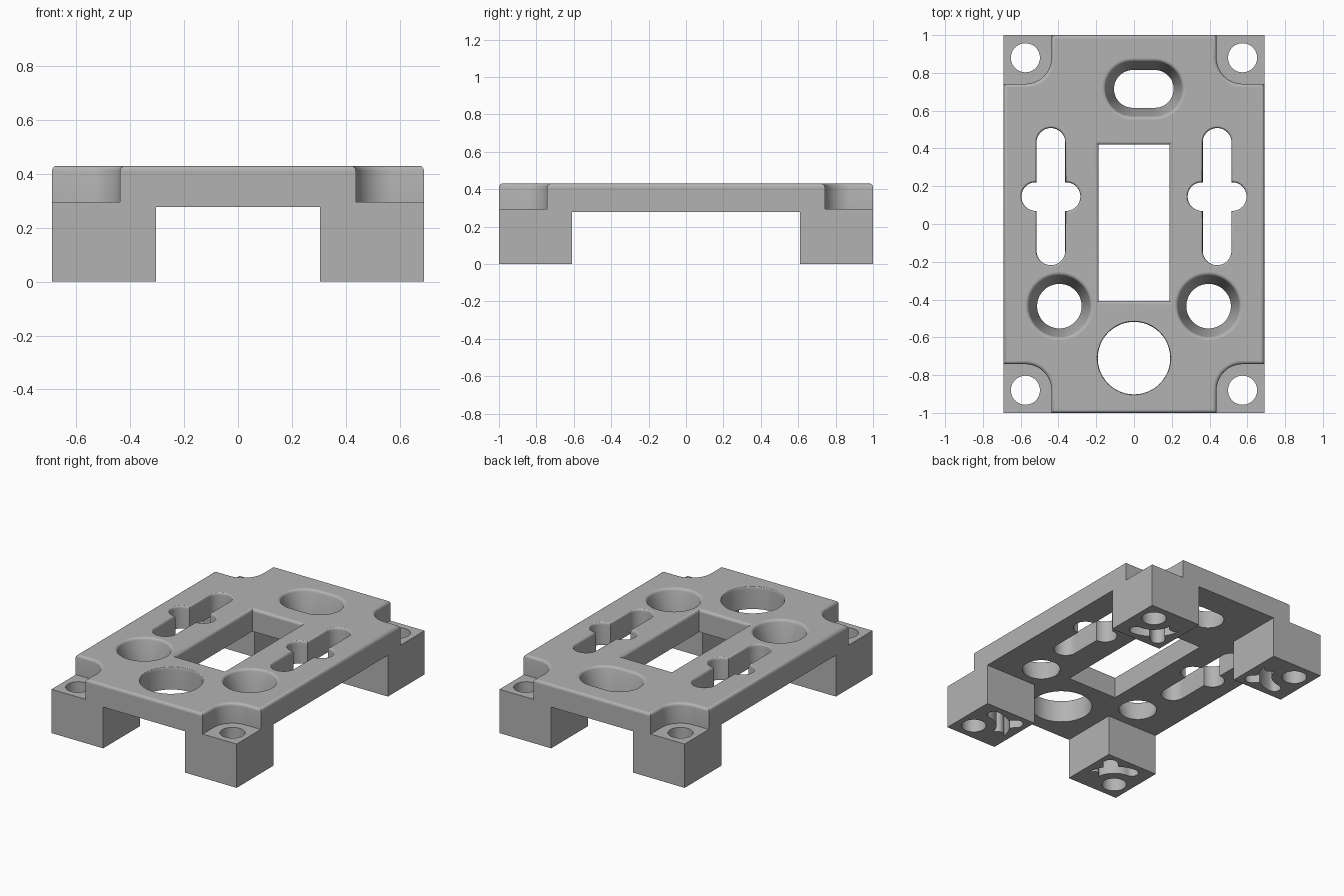
import bpy, bmesh
from math import cos, sin, pi, radians

cube = bpy.data.objects.get("Cube")
if cube:
    bpy.data.objects.remove(cube, do_unlink=True)

W, L, TOP, UNDER, STEP = 0.69, 1.0, 0.43, 0.278, 0.295
HX, HY = 0.575, 0.88           # corner screw position
FILLET = 0.018

grey = bpy.data.materials.new("mid_grey")
grey.use_nodes = True
colour = (0.45, 0.45, 0.45, 1)
grey.diffuse_color = colour
grey.node_tree.nodes["Principled BSDF"].inputs["Base Color"].default_value = colour


def loft(name, layers):
    """Solid through stacked outlines; layers = [(z, points), ...]."""
    bm = bmesh.new()
    rings = [[bm.verts.new((x, y, z)) for x, y in pts] for z, pts in layers]
    for low, high in zip(rings, rings[1:]):
        n = len(low)
        for i in range(n):
            j = (i + 1) % n
            bm.faces.new((low[i], low[j], high[j], high[i]))
    bm.faces.new(rings[0][::-1])
    bm.faces.new(rings[-1])
    bmesh.ops.recalc_face_normals(bm, faces=bm.faces)
    mesh = bpy.data.meshes.new(name)
    bm.to_mesh(mesh)
    bm.free()
    mesh.materials.append(grey)
    obj = bpy.data.objects.new(name, mesh)
    bpy.context.collection.objects.link(obj)
    return obj


def arc(cx, cy, r, start, end, steps):
    angles = [radians(start + (end - start) * i / steps) for i in range(steps + 1)]
    return [(cx + r * cos(a), cy + r * sin(a)) for a in angles]


def rect(x0, x1, y0, y1, d=0):
    return [(x0 - d, y0 - d), (x1 + d, y0 - d), (x1 + d, y1 + d), (x0 - d, y1 + d)]


def capsule(cx, cy, r, hx=0, hy=0):
    """Round-ended slot; hx, hy are half distances between end centres."""
    pts = []
    for k, (sx, sy) in enumerate(((1, 1), (-1, 1), (-1, -1), (1, -1))):
        quarter = arc(cx + sx * hx, cy + sy * hy, r, 90 * k, 90 * k + 90, 12)
        for p in quarter:
            if not pts or max(abs(p[0] - pts[-1][0]), abs(p[1] - pts[-1][1])) > 1e-5:
                pts.append(p)
    return pts[:-1] if max(abs(pts[0][0] - pts[-1][0]), abs(pts[0][1] - pts[-1][1])) < 1e-5 else pts


def fillet_steps(r=FILLET, n=4):
    """(height, inset) pairs around the rounded top edge."""
    return [(TOP - r + r * sin(i * pi / 2 / n), r - r * cos(i * pi / 2 / n)) for i in range(n + 1)]


def body_outline(d):
    """Rectangle with scooped corners, shrunk by d."""
    r = 0.138 + d
    quarter = [(W - d, HY - r)] + arc(HX, HY, r, 270, 180, 12) + [(HX - r, L - d)]
    pts = []
    for sx, sy in ((1, 1), (-1, 1), (-1, -1), (1, -1)):
        corner = [(sx * x, sy * y) for x, y in quarter]
        pts += corner if sx * sy > 0 else corner[::-1]
    return pts


def combine(target, tool, operation):
    mod = target.modifiers.new("combine", "BOOLEAN")
    mod.operation, mod.solver, mod.object = operation, "EXACT", tool
    bpy.context.view_layer.objects.active = target
    bpy.ops.object.modifier_apply(modifier=mod.name)
    bpy.data.objects.remove(tool, do_unlink=True)


def cut_hole(outline):
    """Through hole with a rounded top rim; outline(d) grows by d."""
    layers = [(-0.1, outline(0))] + [(z, outline(d)) for z, d in fillet_steps()]
    layers.append((TOP + 0.1, outline(FILLET)))
    combine(plate, loft("hole_cutter", layers), "DIFFERENCE")


def cut_countersink(cx, cy, r_low, r_top, hx=0):
    r_rim = r_top - FILLET
    layers = [(-0.1, capsule(cx, cy, r_low, hx)), (UNDER + 0.012, capsule(cx, cy, r_low, hx))]
    layers += [(z, capsule(cx, cy, r_rim + d, hx)) for z, d in fillet_steps()]
    layers.append((TOP + 0.1, capsule(cx, cy, r_top, hx)))
    combine(plate, loft("countersink_cutter", layers), "DIFFERENCE")


# Plate with rounded top edge
plate = loft("mounting_plate", [(UNDER, body_outline(0))] + [(z, body_outline(d)) for z, d in fillet_steps()])

# Corner legs, screw holes and curved pockets in the feet
for sx in (1, -1):
    for sy in (1, -1):
        def place(pts):
            return [(sx * x, sy * y) for x, y in pts]

        foot = place(rect(0.305, W, 0.61, L))
        combine(plate, loft("leg", [(0, foot), (STEP, foot)]), "UNION")
        screw = place(capsule(HX, HY, 0.077))
        combine(plate, loft("screw_cutter", [(-0.1, screw), (0.6, screw)]), "DIFFERENCE")

        r, w = 0.185, 0.042
        a0, a1 = radians(183), radians(267)
        groove = arc(HX, HY, r + w, 183, 267, 16)
        groove += arc(HX + r * cos(a1), HY + r * sin(a1), w, 267, 447, 10)[1:-1]
        groove += arc(HX, HY, r - w, 267, 183, 16)
        groove += arc(HX + r * cos(a0), HY + r * sin(a0), w, 363, 543 - 360 * 2 + 360, 10)[1:-1]
        groove = place(groove)
        combine(plate, loft("groove_cutter", [(-0.1, groove), (0.2, groove)]), "DIFFERENCE")

        # Radial stub running from the groove to the inner corner
        k = 0.7071
        end = arc(HX - 0.265 * k, HY - 0.265 * k, 0.046, 135, 315, 12)
        stub = place(end + [(x + 0.08 * k, y + 0.08 * k) for x, y in (end[-1], end[0])])
        combine(plate, loft("stub_cutter", [(-0.1, stub), (0.2, stub)]), "DIFFERENCE")

# Central window and large round hole
cut_hole(lambda d: rect(-0.187, 0.187, -0.408, 0.42, d))
cut_hole(lambda d: capsule(0, -0.71, 0.192 + d * 0.3))

# Cross-shaped slots
for sx in (1, -1):
    cut_hole(lambda d: capsule(sx * 0.44, 0.145, 0.076 + d * 0.5, 0, 0.287))
    cut_hole(lambda d: capsule(sx * 0.44, 0.145, 0.076 + d * 0.5, 0.08, 0))

# Countersunk holes and countersunk slot
for sx in (1, -1):
    cut_countersink(sx * 0.395, -0.435, 0.118, 0.18)
cut_countersink(0.052, 0.715, 0.1, 0.162, 0.058)

# Smooth the curved walls, keep broad planes flat
bpy.ops.object.select_all(action="DESELECT")
plate.select_set(True)
bpy.context.view_layer.objects.active = plate
bpy.ops.object.shade_smooth_by_angle(angle=radians(32))
for face in plate.data.polygons:
    if abs(face.normal.z) > 0.99 or face.area > 0.03:
        face.use_smooth = False
